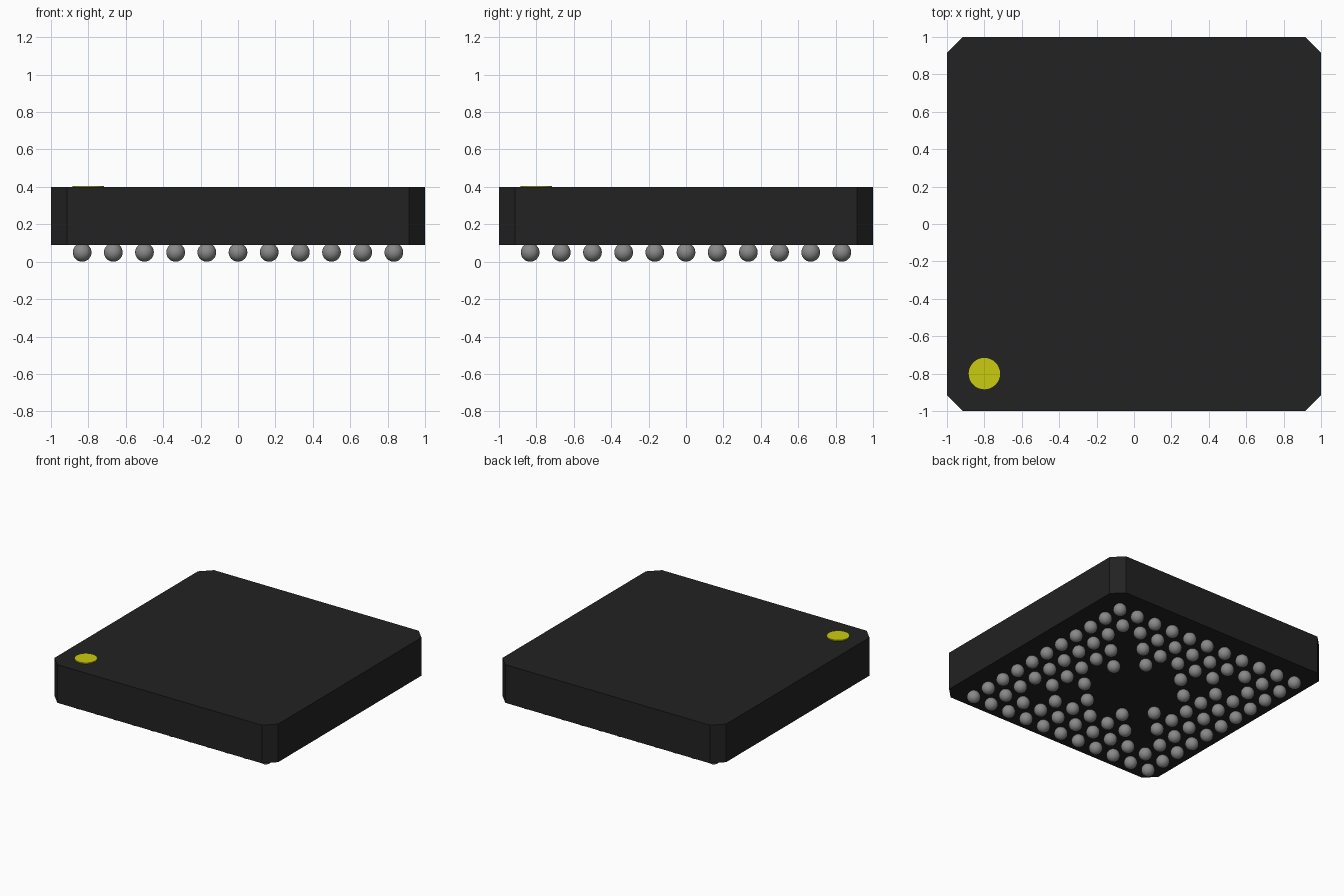
import bpy, bmesh, math
from mathutils import Matrix

old = bpy.data.objects.get("Cube")
if old:
    bpy.data.objects.remove(old, do_unlink=True)


def material(name, rgb):
    m = bpy.data.materials.new(name)
    m.use_nodes = True
    col = (*rgb, 1.0)
    m.diffuse_color = col
    m.node_tree.nodes["Principled BSDF"].inputs["Base Color"].default_value = col
    return m


def add_object(name, bm, mat):
    bmesh.ops.recalc_face_normals(bm, faces=bm.faces[:])
    me = bpy.data.meshes.new(name)
    bm.to_mesh(me)
    bm.free()
    me.materials.append(mat)
    ob = bpy.data.objects.new(name, me)
    bpy.context.collection.objects.link(ob)
    return ob


black = material("black plastic", (0.016, 0.016, 0.016))
yellow = material("yellow paint", (0.6, 0.6, 0.005))
solder = material("grey solder", (0.25, 0.25, 0.25))

# Package body: square slab with cut vertical corners
BOTTOM, TOP, CUT = 0.09, 0.398, 0.085
bm = bmesh.new()
bmesh.ops.create_cube(bm, size=1.0)
bmesh.ops.scale(bm, vec=(2, 2, TOP - BOTTOM), verts=bm.verts)
bmesh.ops.translate(bm, vec=(0, 0, (TOP + BOTTOM) / 2), verts=bm.verts)
uprights = [e for e in bm.edges
            if abs(e.verts[0].co.z - e.verts[1].co.z) > 0.1]
bmesh.ops.bevel(bm, geom=uprights, offset=CUT, segments=1, affect='EDGES')
add_object("package_body", bm, black)

# Pin one marker: thin disc on the top face
bm = bmesh.new()
bmesh.ops.create_cone(bm, cap_ends=True, segments=32, radius1=0.084,
                      radius2=0.084, depth=0.008,
                      matrix=Matrix.Translation((-0.8, -0.8, TOP + 0.004)))
add_object("pin_one_marker", bm, yellow)

# Solder balls: 11 x 11 grid with an open centre and thinned inner rings
PITCH, RADIUS = 1 / 6, 0.05


def has_ball(u, v):
    far, near = max(abs(u), abs(v)), min(abs(u), abs(v))
    return far >= 4 or (far == 3 and near < 3) or (far == 2 and near == 1)


bm = bmesh.new()
for u in range(-5, 6):
    for v in range(-5, 6):
        if has_ball(u, v):
            bmesh.ops.create_uvsphere(
                bm, u_segments=24, v_segments=16, radius=RADIUS,
                matrix=Matrix.Translation((u * PITCH, v * PITCH, RADIUS)))
balls = add_object("solder_balls", bm, solder)
for p in balls.data.polygons:
    p.use_smooth = True
